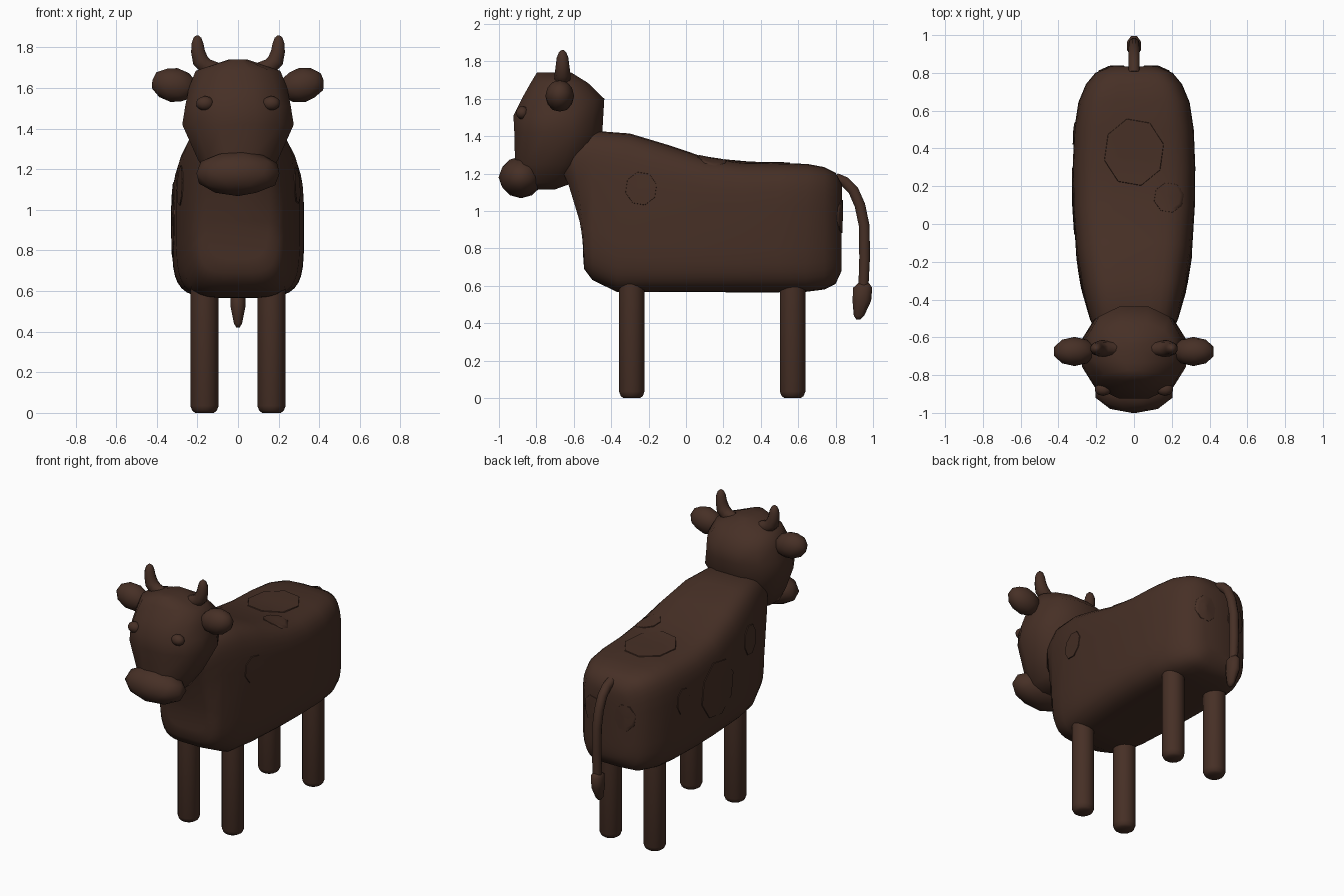
import bpy, bmesh, math
from mathutils import Vector
from mathutils.bvhtree import BVHTree

if "Cube" in bpy.data.objects:
    bpy.data.objects.remove(bpy.data.objects["Cube"])

brown = bpy.data.materials.new("dark_brown")
brown.diffuse_color = (0.062, 0.029, 0.019, 1)
brown.use_nodes = True
brown.node_tree.nodes["Principled BSDF"].inputs["Base Color"].default_value = brown.diffuse_color


def finish(name, bm, angle=60):
    bmesh.ops.recalc_face_normals(bm, faces=bm.faces)
    me = bpy.data.meshes.new(name)
    bm.to_mesh(me)
    bm.free()
    me.materials.append(brown)
    ob = bpy.data.objects.new(name, me)
    bpy.context.collection.objects.link(ob)
    bpy.ops.object.select_all(action='DESELECT')
    ob.select_set(True)
    bpy.context.view_layer.objects.active = ob
    bpy.ops.object.shade_smooth_by_angle(angle=math.radians(angle))
    return ob


def loft(name, rings, angle=60):
    """Skin a list of equal point rings; the caps are strips of quads."""
    bm = bmesh.new()
    n = len(rings[0])
    vs = [[bm.verts.new(p) for p in r] for r in rings]
    for a, b in zip(vs, vs[1:]):
        for i in range(n):
            bm.faces.new((a[i], a[(i + 1) % n], b[(i + 1) % n], b[i]))
    for r in (vs[0], vs[-1]):
        for i in range(n // 2 - 1):
            bm.faces.new((r[i], r[i + 1], r[n - 2 - i], r[n - 1 - i]))
    return finish(name, bm, angle)


def circle(n, power=2.0):
    pts = []
    for i in range(n):
        a = (i + 0.5) / n * 2 * math.pi - math.pi / 2
        c, s = math.cos(a), math.sin(a)
        pts.append((math.copysign(abs(c) ** (2 / power), c),
                    math.copysign(abs(s) ** (2 / power), s)))
    return pts


def tube(name, path, sides=10):
    """path: (x, y, z, radius) stations."""
    pts = [Vector(p[:3]) for p in path]
    rings = []
    for i, p in enumerate(pts):
        t = (pts[min(i + 1, len(pts) - 1)] - pts[max(i - 1, 0)]).normalized()
        side = Vector((0, 1, 0)) if abs(t.y) < 0.5 and abs(p.x) > 0.05 else Vector((1, 0, 0))
        up = t.cross(side).normalized()
        side = up.cross(t)
        rings.append([p + (side * u + up * v) * path[i][3] for u, v in circle(sides)])
    return loft(name, rings)


def blob(name, loc, scale, tilt=0, sub=2):
    bm = bmesh.new()
    bmesh.ops.create_icosphere(bm, subdivisions=sub, radius=1)
    c, s = math.cos(tilt), math.sin(tilt)
    for v in bm.verts:
        x, y, z = (v.co[k] * scale[k] for k in range(3))
        v.co = Vector(loc) + Vector((x * c - z * s, y, x * s + z * c))
    return finish(name, bm)


# Body: bottom y, bottom z, top y, top z, half width
body_sections = [
    (-0.55, 0.76, -0.72, 1.32, 0.15), (-0.545, 0.69, -0.62, 1.38, 0.20),
    (-0.50, 0.63, -0.50, 1.43, 0.235), (-0.37, 0.567, -0.30, 1.415, 0.275),
    (-0.20, 0.565, -0.10, 1.355, 0.305), (0.10, 0.565, 0.10, 1.288, 0.323),
    (0.30, 0.565, 0.30, 1.26, 0.325), (0.50, 0.565, 0.50, 1.257, 0.317),
    (0.64, 0.567, 0.65, 1.252, 0.295), (0.74, 0.58, 0.74, 1.235, 0.255),
    (0.80, 0.61, 0.80, 1.205, 0.205), (0.832, 0.68, 0.835, 1.14, 0.13)]
body = loft("body", [
    [(u * w, yb + (yt - yb) * ((v + 1) / 2) ** 2, zb + (zt - zb) * (v + 1) / 2)
     for u, v in circle(36, 4.5)] for yb, zb, yt, zt, w in body_sections], 80)

# Hide patches: thin plates laid on the body surface
bm = bmesh.new()
bm.from_mesh(body.data)
tree = BVHTree.FromBMesh(bm)
bm.free()


def patch(name, centre, out, ra, rb, sides=8):
    out = Vector(out)
    a = Vector((0, 1, 0)) if abs(out.y) < 0.5 else Vector((1, 0, 0))
    b = out.cross(a)
    pm = bmesh.new()
    rings = []
    for f in (0.02, 0.4, 0.75, 1.0, 1.02):
        ring = []
        for i in range(sides):
            t = 2 * math.pi * (i + 0.3) / sides
            p = Vector(centre) + f * (a * ra * math.cos(t) + b * rb * math.sin(t))
            hit = tree.ray_cast(p + out * 2, -out)[0] or p
            ring.append(pm.verts.new(hit + out * (0.005 if f <= 1 else -0.004)))
        rings.append(ring)
    pm.faces.new(rings[0])
    for r, q in zip(rings, rings[1:]):
        for i in range(sides):
            pm.faces.new((r[i], r[(i + 1) % sides], q[(i + 1) % sides], q[i]))
    finish(name, pm)


patch("back_patch", (0, 0.38, 1), (0, 0, 1), 0.18, 0.16)
patch("back_spot", (0.185, 0.14, 1), (0, 0, 1), 0.08, 0.08)
patch("left_flank_patch", (0, 0.12, 0.95), (-1, 0, 0), 0.18, 0.19)
patch("left_hip_patch", (0, 0.48, 1.0), (-1, 0, 0), 0.06, 0.09)
patch("left_shoulder_patch", (0, -0.28, 1.12), (-1, 0, 0), 0.08, 0.10)
patch("right_shoulder_patch", (0, -0.24, 1.12), (1, 0, 0), 0.085, 0.09)
for x, side in ((-0.12, "left"), (0.12, "right")):
    patch(side + "_rump_patch", (x, 0, 0.97), (0, 1, 0), 0.07, 0.09)

# Head: z, front y, back y, half width
head_sections = [
    (1.115, -0.84, -0.70, 0.07), (1.15, -0.91, -0.60, 0.14),
    (1.25, -0.92, -0.52, 0.205), (1.42, -0.925, -0.44, 0.283),
    (1.51, -0.93, -0.435, 0.268), (1.60, -0.885, -0.43, 0.25),
    (1.685, -0.835, -0.52, 0.215), (1.74, -0.80, -0.61, 0.05)]
loft("head", [
    [(u * w, (y0 + y1) / 2 + v * (y1 - y0) / 2, z) for u, v in circle(12, 2.3)]
    for z, y0, y1, w in head_sections])
blob("muzzle", (0, -0.882, 1.18), (0.215, 0.12, 0.112))

# Paired head parts and legs
for s, side in ((-1, "left"), (1, "right")):
    blob(side + "_ear", (s * 0.315, -0.675, 1.615), (0.115, 0.077, 0.085), s * 0.2)
    blob(side + "_eye", (s * 0.163, -0.875, 1.525), (0.045, 0.035, 0.036))
    tube(side + "_horn", [(s * x, -0.66, z, r) for x, z, r in (
        (0.10, 1.69, 0.036), (0.155, 1.705, 0.042), (0.185, 1.735, 0.042),
        (0.197, 1.78, 0.036), (0.20, 1.82, 0.031), (0.20, 1.848, 0.02),
        (0.20, 1.86, 0.006))])
    for y, end in ((-0.29, "front"), (0.57, "back")):
        loft(f"{end}_{side}_leg", [
            [(s * 0.165 + u * r, y + v * r, z) for u, v in circle(14)]
            for z, r in ((0, 0.045), (0.01, 0.06), (0.035, 0.07), (0.62, 0.07))])

# Tail and its tuft
tube("tail", [(0, 0.80, 1.175, 0.03), (0, 0.85, 1.155, 0.03), (0, 0.895, 1.11, 0.03),
              (0, 0.93, 1.03, 0.03), (0, 0.953, 0.92, 0.03), (0, 0.955, 0.75, 0.03),
              (0, 0.948, 0.58, 0.028)])
loft("tail_tuft", [
    [(u * r * 0.72, y + v * r, z) for u, v in circle(8)]
    for y, z, r in ((0.95, 0.615, 0.03), (0.945, 0.59, 0.055), (0.94, 0.52, 0.054),
                    (0.925, 0.44, 0.03), (0.922, 0.42, 0.012))])
